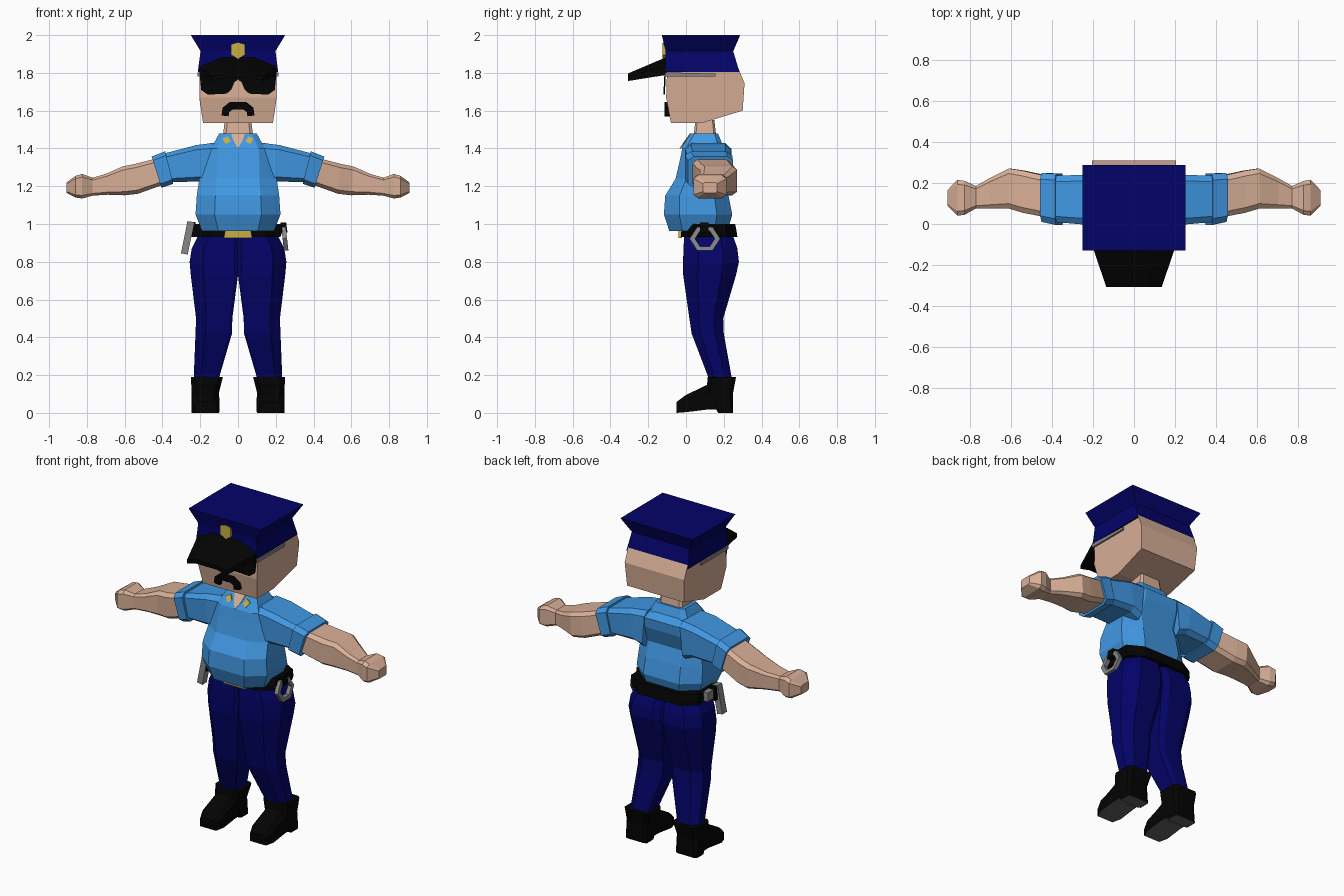
import bpy, bmesh, math
from mathutils import Vector


def material(name, rgb):
    m = bpy.data.materials.new(name)
    m.diffuse_color = (*rgb, 1)
    return m


NAVY = material("navy cloth", (0.001, 0.001, 0.14))
BLUE = material("blue shirt", (0.052, 0.31, 0.76))
SKIN = material("skin", (0.69, 0.43, 0.31))
BLACK = material("black leather", (0.001, 0.001, 0.001))
GOLD = material("gold", (0.58, 0.43, 0.06))
GREY = material("grey metal", (0.24, 0.24, 0.24))
SOLE = material("dark grey sole", (0.11, 0.11, 0.11))


def finish(name, bm, *mats):
    bmesh.ops.recalc_face_normals(bm, faces=bm.faces)
    bm.normal_update()
    if len(mats) > 1:  # second material goes on downward faces
        for f in bm.faces:
            f.material_index = int(f.normal.z < -0.9)
    me = bpy.data.meshes.new(name)
    bm.to_mesh(me)
    bm.free()
    for m in mats:
        me.materials.append(m)
    ob = bpy.data.objects.new(name, me)
    bpy.context.collection.objects.link(ob)
    return ob


def loft(name, rings, *mats, closed=False):
    """Skin a list of equal-length point rings, capping the ends."""
    bm = bmesh.new()
    vs = [[bm.verts.new(p) for p in r] for r in rings]
    n = len(vs[0])
    pairs = list(zip(vs, vs[1:])) + ([(vs[-1], vs[0])] if closed else [])
    for a, b in pairs:
        for i in range(n):
            j = (i + 1) % n
            bm.faces.new((a[i], a[j], b[j], b[i]))
    if not closed:
        bm.faces.new(vs[0])
        bm.faces.new(vs[-1])
    return finish(name, bm, *mats)


def prism(name, pts, offset, *mats):
    """Extrude a polygon along an offset."""
    return loft(name, [pts, [Vector(p) + Vector(offset) for p in pts]], *mats)


def oct_uv(k):
    return [(-k, -1), (k, -1), (1, -k), (1, k), (k, 1), (-k, 1), (-1, k), (-1, -k)]


# leg section: nearly square on the inner side, rounded outside
LEG_UV = [(-.85, -1), (.45, -1), (1, -.45), (1, .45), (.45, 1), (-.7, 1), (-1, .8), (-1, -.9)]


def ring(z, x0, x1, y0, y1, k=0.5, uv=None):
    cx, cy, hx, hy = (x0 + x1) / 2, (y0 + y1) / 2, (x1 - x0) / 2, (y1 - y0) / 2
    return [(cx + u * hx, cy + v * hy, z) for u, v in uv or oct_uv(k)]


def box_ring(z, hx, y0, y1):
    return [(-hx, y0, z), (hx, y0, z), (hx, y1, z), (-hx, y1, z)]


def arm_ring(s, xt, zt, xb, zb, y0, y1, k=0.75):
    """Tilted eight-sided section from its top and bottom points."""
    return [(s * (xt + xb + v * (xt - xb)) / 2, (y0 + y1 + u * (y1 - y0)) / 2,
             (zt + zb + v * (zt - zb)) / 2) for u, v in oct_uv(k)]


# head, with a sloping underside
side = [(-.08, 1.535), (.085, 1.535), (.30, 1.60), (.31, 1.745), (.275, 1.83),
        (-.10, 1.83), (-.105, 1.67)]
half = lambda z: .185 + .02 * min(1, (z - 1.535) / .13)
loft("head", [[(s * half(z), y, z) for y, z in side] for s in (-1, 1)], SKIN)
loft("neck", [ring(1.38, -.09, .09, .03, .17, .8), ring(1.55, -.07, .07, .05, .15, .8)], SKIN)

# cap with flared crown
loft("cap", [box_ring(1.805, .213, -.108, .283), box_ring(1.915, .198, -.108, .25),
             box_ring(2.0, .25, -.128, .287)], NAVY)
# visor: arched at the back, narrower at the front
bx, bz = (-.205, -.085, .085, .205), (1.835, 1.885, 1.885, 1.835)
fx, fz = (-.135, -.07, .07, .135), (1.782, 1.797, 1.797, 1.782)
visor = []
for xs, y, zs, t in ((bx, -.10, bz, .045), (fx, -.307, fz, .025)):
    visor.append([(x, y, z) for x, z in zip(xs, zs)] +
                 [(x, y, z - t) for x, z in reversed(list(zip(xs, zs)))])
loft("visor", visor, BLACK)
badge = [(-.036, 1.95), (0, 1.96), (.036, 1.95), (.036, 1.895), (0, 1.873), (-.036, 1.895)]
prism("cap_badge", [(x, -.124, z) for x, z in badge], (0, .022, 0), GOLD)

# sunglasses
lens = [(.0, 1.83), (.0, 1.765), (.02, 1.75), (.035, 1.712), (.06, 1.69), (.16, 1.685),
        (.195, 1.71), (.207, 1.83)]
for s, n in ((-1, "left"), (1, "right")):
    prism(n + "_lens", [(s * x, -.12 + (z - 1.685) * .05, z) for x, z in lens],
          (0, .008, 0), BLACK)
    prism(n + "_temple", [(s * .205, -.11, 1.803), (s * .205, .155, 1.796),
                          (s * .205, .155, 1.78), (s * .205, -.11, 1.78)],
          (s * .01, 0, 0), GREY)

# moustache: arch of thick segments
outer = [(-.087, 1.575), (-.082, 1.615), (-.045, 1.645), (.045, 1.645), (.082, 1.615), (.087, 1.575)]
inner = [(-.05, 1.57), (-.047, 1.592), (-.03, 1.605), (.03, 1.605), (.047, 1.592), (.05, 1.57)]
loft("moustache", [[(a, -.113, b), (c, -.113, d), (c, -.08, d), (a, -.08, b)]
                   for (a, b), (c, d) in zip(outer, inner)], BLACK)

# shirt body with round belly
loft("shirt", [ring(z, -h, h, a, b, .55) for z, h, a, b in (
    (.962, .19, -.088, .22), (1.05, .225, -.117, .245), (1.15, .218, -.11, .225),
    (1.24, .205, -.055, .20), (1.34, .205, -.032, .235), (1.40, .20, -.02, .24),
    (1.43, .14, .0, .185))], BLUE)
# collar: one straight sloping band, so pins and opening lie flat on it
slope = lambda z: -.025 + (z - 1.405) * .685
loft("collar", [ring(1.405, -.14, .14, slope(1.405), .20, .75),
                ring(1.478, -.10, .10, slope(1.478), .17, .75)], BLUE)
prism("open_neck", [(x, slope(z) - .006, z) for x, z in (
    (-.036, 1.479), (.036, 1.479), (.026, 1.445), (0, 1.40), (-.026, 1.445))],
      (0, .009, 0), SKIN)

for s, n in ((-1, "left"), (1, "right")):
    prism(n + "_collar_pin", [(s * x, slope(z) - .007, z) for x, z in (
        (.038, 1.438), (.056, 1.464), (.082, 1.452), (.066, 1.424))], (0, .009, 0), GOLD)

    # sleeve, cuff, arm with fist
    loft(n + "_sleeve", [arm_ring(s, *r) for r in (
        (.12, 1.43, .14, 1.20, .0, .235), (.22, 1.418, .20, 1.225, -.005, .24),
        (.395, 1.372, .35, 1.222, .01, .235))], BLUE)
    loft(n + "_cuff", [arm_ring(s, *r) for r in (
        (.385, 1.385, .343, 1.213, -.005, .245), (.457, 1.357, .405, 1.192, .01, .248))], BLUE)
    loft(n + "_arm", [arm_ring(s, *r) for r in (
        (.42, 1.35, .39, 1.21, .03, .23), (.545, 1.318, .53, 1.16, .055, .26),
        (.61, 1.305, .60, 1.152, .075, .27), (.70, 1.265, .69, 1.155, .075, .225),
        (.77, 1.245, .77, 1.15, .075, .185), (.825, 1.265, .825, 1.135, .045, .21),
        (.86, 1.255, .86, 1.14, .04, .215), (.908, 1.22, .908, 1.165, .09, .165))], SKIN)

    # trouser leg, meeting its twin above the crotch
    legs = []
    for z, a, b, c, d in ((.95, 0, .205, -.008, .245), (.87, 0, .245, -.014, .272),
                          (.80, 0, .256, -.015, .28), (.73, .0, .25, -.015, .265),
                          (.50, .03, .222, .018, .197), (.42, .032, .225, .03, .20),
                          (.17, .105, .235, .125, .245)):
        legs.append([(s * x, y, z) for x, y, z in ring(z, a, b, c, d, uv=LEG_UV)])
    loft(n + "_leg", legs, NAVY)

    # boot shaft, heel and foot
    shaft = [ring(.0, .10, .245, .17, .25, .8), ring(.11, .10, .245, .108, .25, .75),
             ring(.19, .08, .25, .115, .265, .75)]
    loft(n + "_boot_shaft", [[(s * x, y, z) for x, y, z in r] for r in shaft], BLACK, SOLE)
    foot = []
    for y, z0, z1, h in ((.20, .02, .155, .07), (.115, .018, .15, .072),
                         (.0, .004, .095, .073), (-.05, .0, .058, .055)):
        c = s * .172
        foot.append([(c - h, y, z0), (c + h, y, z0), (c + h, y, z1 * .75), (c + h * .7, y, z1),
                     (c - h * .7, y, z1), (c - h, y, z1 * .75)])
    loft(n + "_boot_foot", foot, BLACK, SOLE)

# belt, buckle and belt pouches
loft("belt", [ring(.932, -.225, .225, -.028, .272, .6), ring(.96, -.235, .235, -.025, .268, .6),
              ring(1.0, -.232, .232, -.0, .26, .6)], BLACK)
prism("buckle", [(-.075, -.04, .927), (.075, -.04, .927), (.068, -.04, .966), (-.068, -.04, .966)],
      (0, .02, 0), GOLD)
prism("baton_holder", [(-.225, .03, 1.01), (-.262, .03, 1.01), (-.27, .03, .93), (-.225, .03, .93)],
      (0, .07, 0), BLACK)
prism("baton", [(-.232, .028, 1.01), (-.268, .028, 1.015), (-.302, .028, .845), (-.266, .028, .838)],
      (0, .045, 0), GREY)
prism("belt_clip", [(-.23, .105, 1.0), (-.262, .105, 1.0), (-.262, .105, .945), (-.23, .105, .945)],
      (0, .055, 0), GREY)
prism("cuff_pouch", [(.225, .075, 1.008), (.255, .075, 1.008), (.262, .075, .955), (.225, .075, .955)],
      (0, .045, 0), BLACK)

# handcuff: tilted six-sided ring hanging on the hip
links = []
for i in range(6):
    a = math.radians(60 * i)
    links.append([(x - r * math.sin(a) * .1, .10 + r * math.cos(a), .922 + r * .9 * math.sin(a))
                  for r, x in ((.052, .236), (.081, .236), (.081, .26), (.052, .26))])
loft("handcuff", links, GREY, closed=True)
